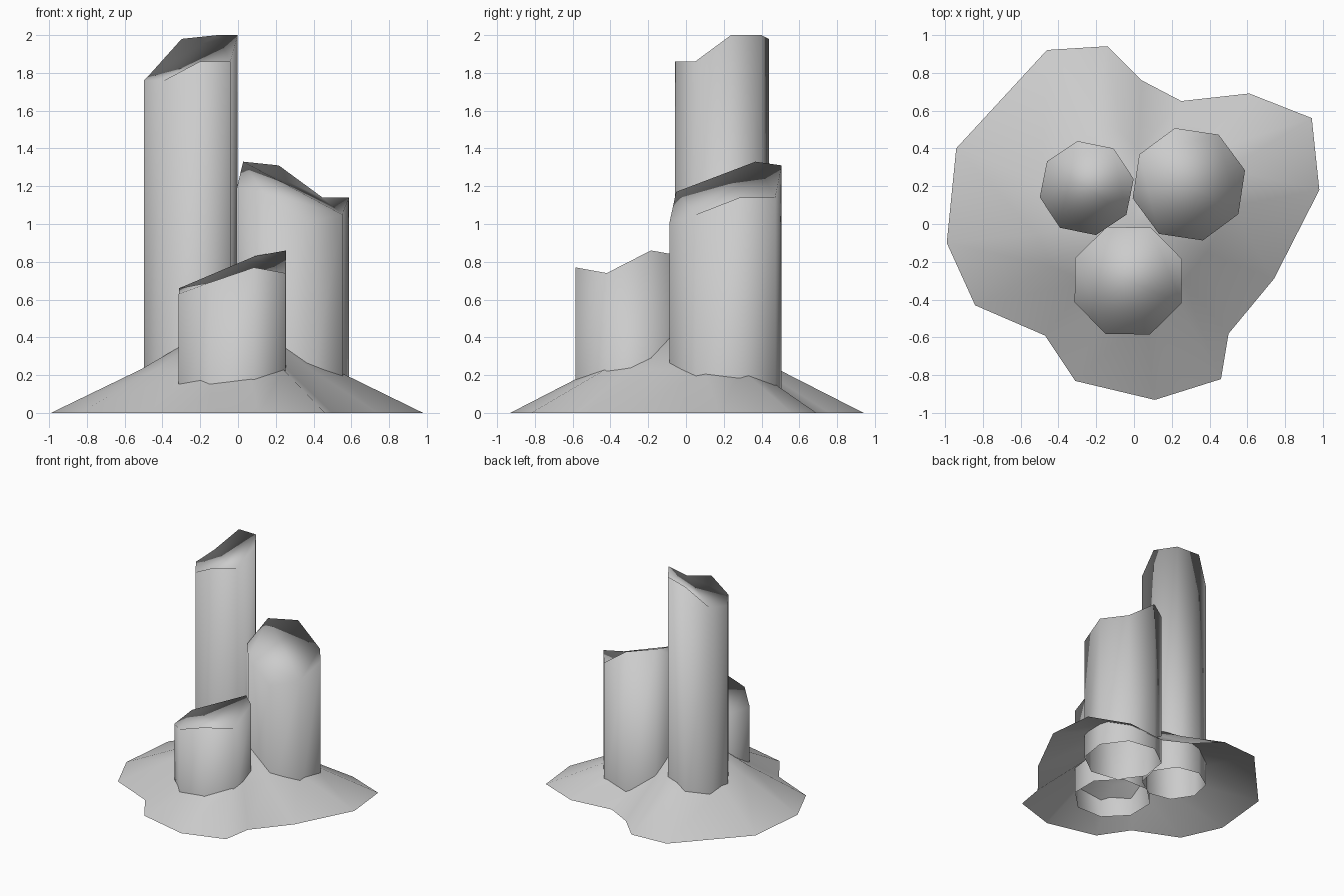
import bpy
import bmesh
from math import cos, sin, tau, radians

default_cube = bpy.data.objects.get("Cube")
if default_cube:
    bpy.data.objects.remove(default_cube, do_unlink=True)

# Single stone colour
stone_grey = bpy.data.materials.new("stone_grey")
stone_grey.use_nodes = True
stone_colour = (0.6, 0.6, 0.6, 1.0)
stone_grey.diffuse_color = stone_colour
shader = next(node for node in stone_grey.node_tree.nodes if node.type == 'BSDF_PRINCIPLED')
shader.inputs["Base Color"].default_value = stone_colour


def finish_object(name, mesh_builder):
    """Turn a finished bmesh into a smooth shaded stone object."""
    for face in mesh_builder.faces:
        face.smooth = True
    mesh = bpy.data.meshes.new(name)
    mesh_builder.to_mesh(mesh)
    mesh_builder.free()
    mesh.materials.append(stone_grey)
    part = bpy.data.objects.new(name, mesh)
    bpy.context.collection.objects.link(part)
    return part


def bridge_rings(mesh_builder, lower, upper):
    """Join two counter-clockwise rings with outward facing quads."""
    count = len(lower)
    for i in range(count):
        j = (i + 1) % count
        mesh_builder.faces.new((lower[i], lower[j], upper[j], upper[i]))


def make_pillar(name, centre, radius, turn, rim_heights):
    """Eight-sided column, open below, with a broken uneven cap."""
    mesh_builder = bmesh.new()
    count = len(rim_heights)
    lower, upper = [], []
    for i, height in enumerate(rim_heights):
        angle = radians(turn) + tau * i / count
        x = centre[0] + radius * cos(angle)
        y = centre[1] + radius * sin(angle)
        lower.append(mesh_builder.verts.new((x, y, 0)))
        upper.append(mesh_builder.verts.new((x, y, height)))
    bridge_rings(mesh_builder, lower, upper)
    mesh_builder.faces.new(upper)
    return finish_object(name, mesh_builder)


def make_mound(name, outline, shoulder_scale, shoulder_height, peak_height):
    """Irregular shallow cone with one shoulder ring, open below."""
    mesh_builder = bmesh.new()
    outer = [mesh_builder.verts.new((x, y, 0)) for x, y in outline]
    shoulder = [mesh_builder.verts.new((x * shoulder_scale, y * shoulder_scale, shoulder_height))
                for x, y in outline]
    peak = mesh_builder.verts.new((0, 0, peak_height))
    bridge_rings(mesh_builder, outer, shoulder)
    for i, vertex in enumerate(shoulder):
        mesh_builder.faces.new((vertex, shoulder[(i + 1) % len(shoulder)], peak))
    return finish_object(name, mesh_builder)


# Ground mound, outline counter-clockwise from the left side
mound_outline = [
    (.98, .18), (.94, .56), (.61, .69), (.25, .65),
    (.04, .76), (-.14, .94), (-.46, .92), (-.94, .4),
    (-.99, -.1), (-.84, -.43), (-.47, -.59), (-.31, -.83),
    (.11, -.93), (.46, -.82), (.5, -.58), (.74, -.29),
]
make_mound("ground_mound", mound_outline, shoulder_scale=.52,
           shoulder_height=.23, peak_height=.53)

# Three broken pillars
make_pillar("tall_pillar", centre=(-.25, .19), radius=.253, turn=11,
            rim_heights=(2, 2, 1.98, 1.8, 1.76, 1.76, 1.86, 1.86))
make_pillar("middle_pillar", centre=(.29, .21), radius=.306, turn=14,
            rim_heights=(1.14, 1.14, 1.31, 1.33, 1.19, 1.17, 1.01, 1.05))
make_pillar("short_pillar", centre=(-.03, -.3), radius=.306, turn=22,
            rim_heights=(.86, .83, .71, .66, .63, .69, .77, .74))
